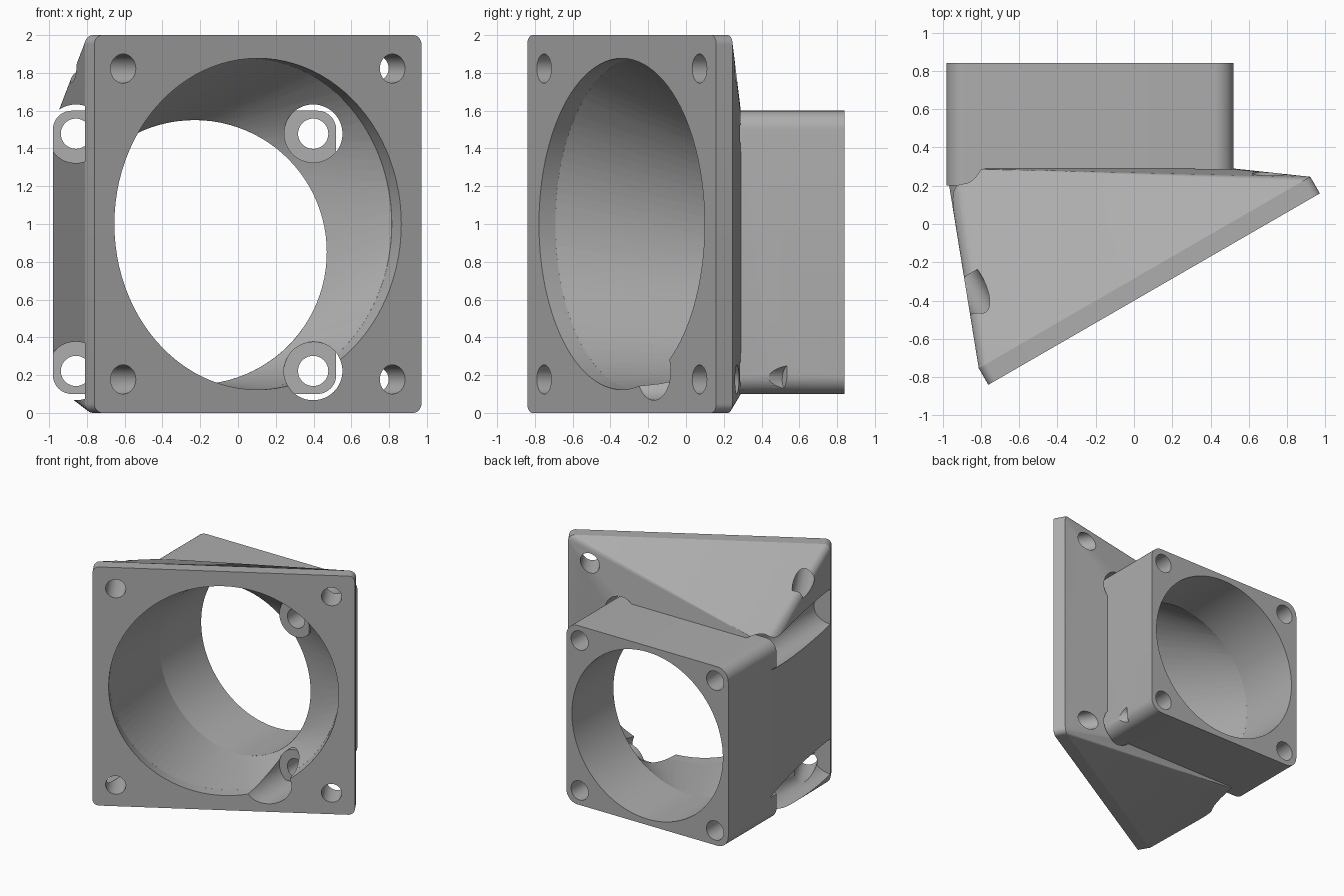
import bpy, bmesh, math
from mathutils import Matrix, Vector

cube = bpy.data.objects.get("Cube")
if cube:
    bpy.data.objects.remove(cube, do_unlink=True)

# one grey plastic material
grey = bpy.data.materials.new("grey_plastic")
grey.use_nodes = True
color = (0.42, 0.42, 0.42, 1)
grey.diffuse_color = color
grey.node_tree.nodes["Principled BSDF"].inputs["Base Color"].default_value = color

# local frames: x across, y up, z along the part's axis towards the back
def frame(origin, across, axis):
    m = Matrix((across, (0, 0, 1), axis)).transposed().to_4x4()
    m.translation = origin
    return m

TILT = math.radians(30)
C, S = math.cos(TILT), math.sin(TILT)
INLET = frame((0.105, -0.34, 1), (C, S, 0), (-S, C, 0))
OUTLET = frame((-0.23, 0.29, 0.85), (1, 0, 0), (0, 1, 0))
THICK, DEPTH = 0.1, 0.55
INLET_R, OUTLET_R = 0.877, 0.70
INLET_BOLT, OUTLET_BOLT = 0.823, 0.628

def circle(m, r, z, x=0, y=0, n=96):
    return [m @ Vector((x + r * math.cos(a), y + r * math.sin(a), z))
            for a in (2 * math.pi * i / n for i in range(n))]

def rounded_square(m, half, r, z, n=8):
    pts = []
    for q, (sx, sy) in enumerate(((1, 1), (-1, 1), (-1, -1), (1, -1))):
        for i in range(n + 1):
            a = (q + i / n) * math.pi / 2
            pts.append(m @ Vector((sx * (half - r) + r * math.cos(a),
                                   sy * (half - r) + r * math.sin(a), z)))
    return pts

def hull(name, *outlines):
    """Convex solid spanning the given outlines."""
    bm = bmesh.new()
    for outline in outlines:
        for p in outline:
            bm.verts.new(p)
    res = bmesh.ops.convex_hull(bm, input=bm.verts[:])
    junk = {g for g in res["geom_interior"] + res["geom_unused"]
            if isinstance(g, bmesh.types.BMVert)}
    bmesh.ops.delete(bm, geom=list(junk), context="VERTS")
    bmesh.ops.dissolve_limit(bm, angle_limit=0.001, verts=bm.verts[:], edges=bm.edges[:])
    bmesh.ops.recalc_face_normals(bm, faces=bm.faces[:])
    mesh = bpy.data.meshes.new(name)
    bm.to_mesh(mesh)
    bm.free()
    mesh.materials.append(grey)
    ob = bpy.data.objects.new(name, mesh)
    bpy.context.collection.objects.link(ob)
    return ob

def rod(name, m, r, z0, z1, x=0, y=0, n=48):
    return hull(name, circle(m, r, z0, x, y, n), circle(m, r, z1, x, y, n))

def boolean(ob, tools, operation="DIFFERENCE"):
    for tool in tools:
        mod = ob.modifiers.new("cut", "BOOLEAN")
        mod.operation, mod.solver, mod.object = operation, "EXACT", tool
    bpy.context.view_layer.update()
    done = bpy.data.meshes.new_from_object(
        ob.evaluated_get(bpy.context.evaluated_depsgraph_get()))
    ob.modifiers.clear()
    ob.data = done

# solid parts
flange = hull("inlet_flange", rounded_square(INLET, 1, 0.05, 0),
              rounded_square(INLET, 1, 0.05, THICK))
funnel = hull("funnel", rounded_square(INLET, 1, 0.05, THICK),
              rounded_square(OUTLET, 0.75, 0.1, 0))
collar = hull("outlet_collar", rounded_square(OUTLET, 0.75, 0.1, 0),
              rounded_square(OUTLET, 0.75, 0.1, DEPTH))

# air passage cutters
inlet_bore = rod("inlet_bore", INLET, INLET_R, -0.1, THICK + 0.002, n=96)
funnel_bore = hull("funnel_bore", circle(INLET, INLET_R, THICK - 0.001),
                   circle(OUTLET, OUTLET_R, 0.001))
outlet_bore = rod("outlet_bore", OUTLET, OUTLET_R, -0.05, DEPTH + 0.1, n=96)

# screw hole cutters, screw access channels and screw bosses at each corner
inlet_holes, outlet_holes, left_access, right_access, bosses = [], [], [], [], []
envelope = hull("boss_envelope", rounded_square(OUTLET, 0.75, 0.1, -0.3),
                rounded_square(OUTLET, 0.75, 0.1, 0.1))
for sx in (-1, 1):
    for sy in (-1, 1):
        inlet_holes.append(rod("inlet_hole", INLET, 0.077, -0.1, 0.55,
                               sx * INLET_BOLT, sy * INLET_BOLT))
        x, y = sx * OUTLET_BOLT, sy * OUTLET_BOLT
        outlet_holes.append(rod("outlet_hole", OUTLET, 0.08, -0.3, DEPTH + 0.1, x, y))
        access = left_access if sx > 0 else right_access
        access.append(rod("access", OUTLET, 0.155, -1.3, 0, x, y))
        side = "left" if sx > 0 else "right"
        level = "upper" if sy > 0 else "lower"
        boss = rod(f"screw_boss_{side}_{level}", OUTLET, 0.155, -0.09, 0, x, y)
        boolean(boss, [envelope], "INTERSECT")
        boolean(boss, [outlet_holes[-1]])
        bosses.append(boss)

boolean(flange, [inlet_bore] + inlet_holes + left_access)
boolean(funnel, [funnel_bore] + inlet_holes + left_access + right_access)
boolean(collar, [outlet_bore] + inlet_holes + outlet_holes)

# remove the cutters
for tool in ([envelope, inlet_bore, funnel_bore, outlet_bore] + inlet_holes
             + outlet_holes + left_access + right_access):
    bpy.data.objects.remove(tool, do_unlink=True)

# smooth curved walls, keep edges sharp
bpy.ops.object.select_all(action="DESELECT")
for ob in [flange, funnel, collar] + bosses:
    ob.select_set(True)
    bpy.context.view_layer.objects.active = ob
bpy.ops.object.shade_smooth_by_angle(angle=math.radians(30))
